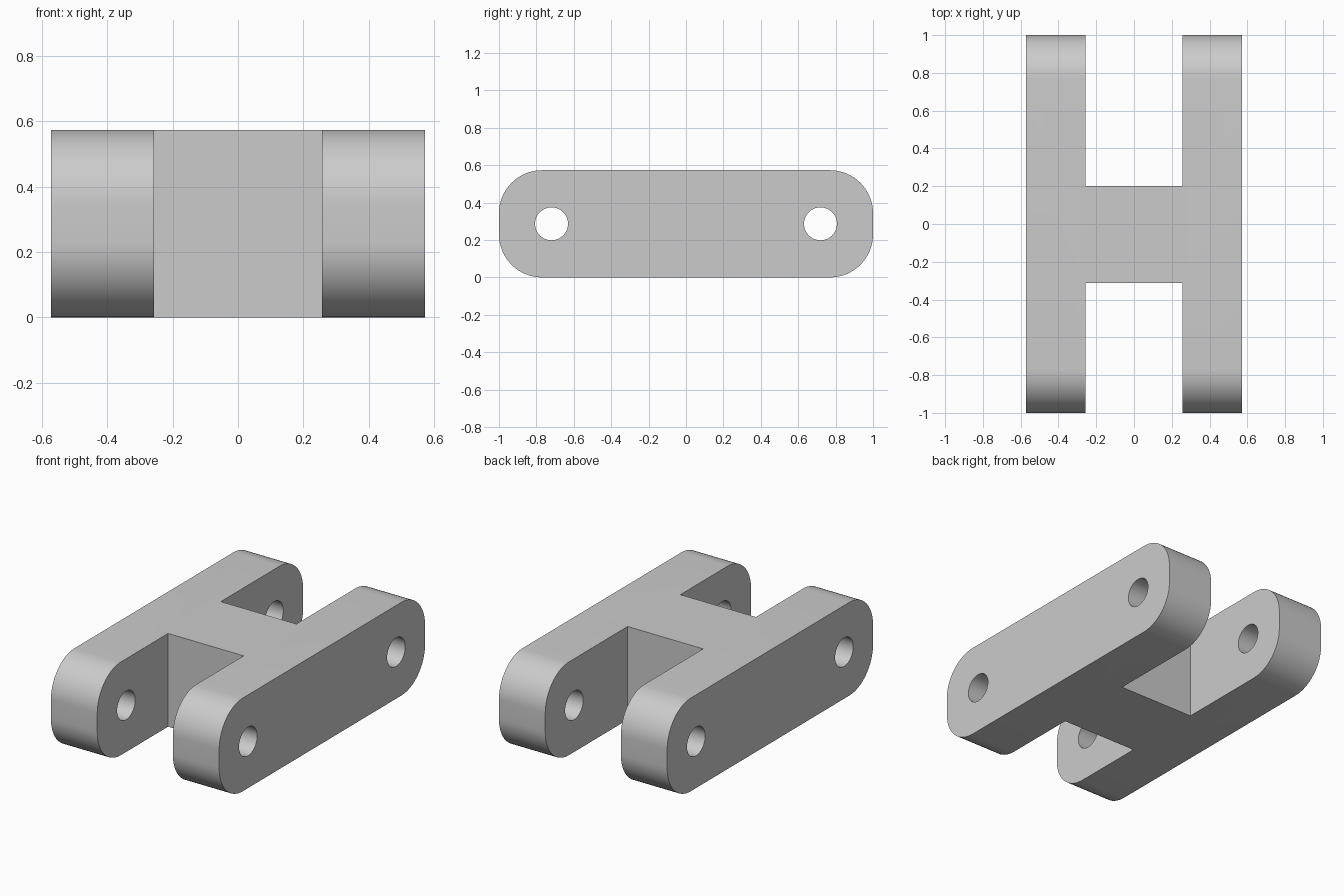
import bpy
import bmesh
from math import cos, sin, pi, radians
from mathutils import Matrix

if "Cube" in bpy.data.objects:
    bpy.data.objects.remove(bpy.data.objects["Cube"], do_unlink=True)

HALF_WIDTH, HALF_LENGTH, HEIGHT = 0.572, 1.0, 0.573
CORNER_RADIUS, CORNER_STEPS = 0.23, 16
SLOT_HALF_WIDTH, WEB_FRONT, WEB_BACK = 0.257, -0.312, 0.2
HOLE_Y, HOLE_RADIUS = 0.719, 0.088

grey = bpy.data.materials.new("plain grey")
grey.use_nodes = True
grey.diffuse_color = (0.6, 0.6, 0.6, 1)
grey.node_tree.nodes["Principled BSDF"].inputs["Base Color"].default_value = (0.6, 0.6, 0.6, 1)


def make_object(name, bm):
    bmesh.ops.recalc_face_normals(bm, faces=bm.faces)
    mesh = bpy.data.meshes.new(name)
    bm.to_mesh(mesh)
    bm.free()
    mesh.materials.append(grey)
    obj = bpy.data.objects.new(name, mesh)
    bpy.context.collection.objects.link(obj)
    return obj


def rounded_bar(name):
    # Rounded side profile, extruded across the full width
    bm = bmesh.new()
    cy, cz = HALF_LENGTH - CORNER_RADIUS, HEIGHT / 2 - CORNER_RADIUS
    verts = []
    for quarter, (sy, sz) in enumerate([(1, 1), (-1, 1), (-1, -1), (1, -1)]):
        for i in range(CORNER_STEPS + 1):
            a = (quarter + i / CORNER_STEPS) * pi / 2
            verts.append(bm.verts.new((-HALF_WIDTH,
                                       sy * cy + CORNER_RADIUS * cos(a),
                                       HEIGHT / 2 + sz * cz + CORNER_RADIUS * sin(a))))
    face = bm.faces.new(verts)
    out = bmesh.ops.extrude_face_region(bm, geom=[face])
    moved = [g for g in out["geom"] if isinstance(g, bmesh.types.BMVert)]
    bmesh.ops.translate(bm, vec=(2 * HALF_WIDTH, 0, 0), verts=moved)
    return make_object(name, bm)


def slot_cutter(name, y0, y1):
    bm = bmesh.new()
    bmesh.ops.create_cube(bm, size=1, matrix=Matrix.Translation((0, (y0 + y1) / 2, HEIGHT / 2))
                          @ Matrix.Diagonal((2 * SLOT_HALF_WIDTH, y1 - y0, 2 * HEIGHT, 1)))
    return make_object(name, bm)


def hole_cutter(name, y):
    bm = bmesh.new()
    bmesh.ops.create_cone(bm, cap_ends=True, segments=48, radius1=HOLE_RADIUS,
                          radius2=HOLE_RADIUS, depth=3 * HALF_WIDTH,
                          matrix=Matrix.Translation((0, y, HEIGHT / 2))
                          @ Matrix.Rotation(pi / 2, 4, "Y"))
    return make_object(name, bm)


# H-shaped link: bar with a slot at each end and a pin hole through each pair of arms
link = rounded_bar("double_clevis_link")
cutters = [slot_cutter("front_slot_cutter", -1.2, WEB_FRONT),
           slot_cutter("back_slot_cutter", WEB_BACK, 1.2),
           hole_cutter("front_pin_hole_cutter", -HOLE_Y),
           hole_cutter("back_pin_hole_cutter", HOLE_Y)]
bpy.context.view_layer.objects.active = link
for cutter in cutters:
    cutter.hide_render = True
    mod = link.modifiers.new("cut", "BOOLEAN")
    mod.operation = "DIFFERENCE"
    mod.solver = "EXACT"
    mod.object = cutter
    bpy.ops.object.modifier_apply(modifier=mod.name)
    bpy.data.objects.remove(cutter, do_unlink=True)

bpy.ops.object.select_all(action="DESELECT")
link.select_set(True)
bpy.ops.object.shade_smooth_by_angle(angle=radians(30))
